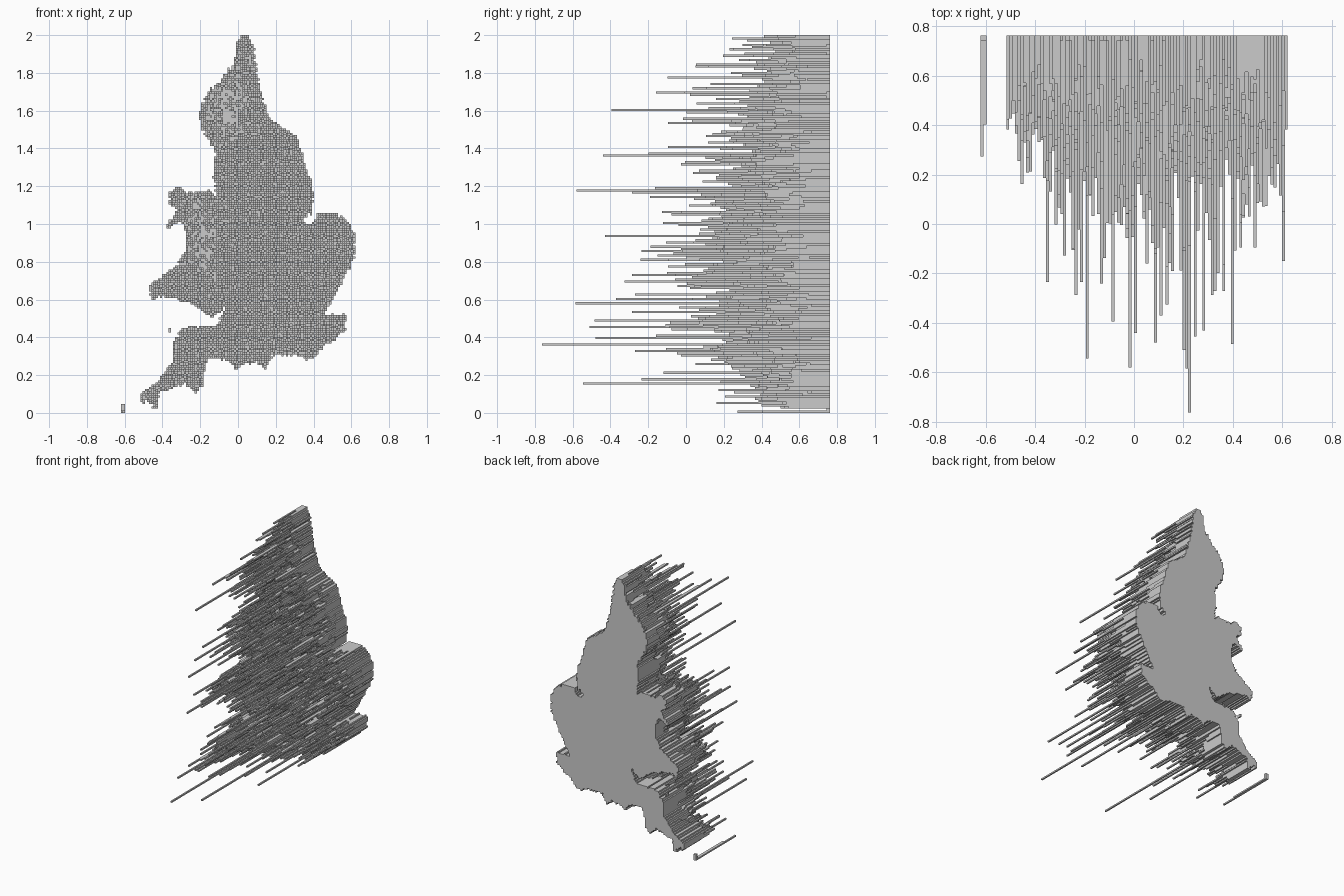
import bpy
import math
import random

random.seed(7)
BACK = 0.763                 # flat rear plane of the map
CELL = 2 / 174               # width of one square column
X0, COLS, ROWS = -0.62, 108, 174

# Coastlines in the x,z plane
east_coast = [
    (.025, 2.01), (.05, 2.01), (.08, 1.95), (.10, 1.79), (.13, 1.68), (.165, 1.56),
    (.245, 1.51), (.325, 1.44), (.345, 1.34), (.385, 1.24), (.40, 1.15), (.39, 1.06),
    (.34, 1.03), (.37, 1.0), (.415, 1.02), (.42, 1.055), (.51, 1.06), (.59, 1.01),
    (.62, .94), (.615, .82), (.56, .71), (.50, .60), (.46, .52), (.575, .525),
    (.565, .44), (.50, .375), (.455, .355), (.42, .305), (.38, .28), (.27, .31),
    (.18, .30), (.15, .23), (.10, .27), (.04, .26), (-.02, .22), (-.04, .28)]
west_coast = [
    (-.16, .29), (-.18, .22), (-.19, .14), (-.225, .105), (-.28, .155), (-.35, .125),
    (-.41, .11), (-.43, .025), (-.455, .025), (-.47, .07), (-.52, .045), (-.52, .09),
    (-.43, .165), (-.345, .265), (-.345, .37), (-.295, .45), (-.11, .465), (-.07, .56),
    (-.135, .50), (-.255, .58), (-.39, .62), (-.46, .60), (-.47, .68), (-.32, .78),
    (-.275, .86), (-.275, .96), (-.30, 1.02), (-.39, .965), (-.32, 1.08), (-.37, 1.10),
    (-.36, 1.17), (-.32, 1.195), (-.265, 1.165), (-.15, 1.185), (-.11, 1.15),
    (-.13, 1.24), (-.12, 1.39), (-.18, 1.48), (-.205, 1.55), (-.19, 1.63),
    (-.16, 1.70), (-.09, 1.76), (-.02, 1.86), (-.01, 1.95)]
coast = east_coast + west_coast

# Tallest columns: x, z, front y
spikes = [
    (.225, .365, -.763), (-.19, .15, -.545), (-.015, 1.18, -.58), (.215, .575, -.585),
    (.2, .455, -.51), (.4, .485, -.485), (.09, .395, -.48), (.25, .49, -.455),
    (.005, 1.365, -.44), (.285, .94, -.43), (-.09, 1.6, -.395), (.115, .6, -.37),
    (.13, .7, -.325), (.36, .325, -.27), (.325, .63, -.27), (-.21, .855, -.235),
    (-.35, .18, -.235), (.605, .83, -.15), (.16, 1.14, -.19), (.05, 1.7, -.16),
    (.1, 1.53, -.095), (.2, 1.405, -.095), (.49, .78, -.095), (-.28, .67, -.045)]


def inside(x, z):
    hit = False
    for (xa, za), (xb, zb) in zip(coast, coast[1:] + coast[:1]):
        if (za > z) != (zb > z) and x < xa + (z - za) * (xb - xa) / (zb - za):
            hit = not hit
    return hit


def cell_at(x, z):
    return int((x - X0) / CELL), int(z / CELL)


def centre(i, j):
    return X0 + (i + .5) * CELL, (j + .5) * CELL


def bump(x, z, cx, cz, rx, rz):
    return math.exp(-((x - cx) / rx) ** 2 - ((z - cz) / rz) ** 2)


def column_length(x, z):
    # empty uplands are nearly flat, elsewhere lengths vary at random
    upland = max(bump(x, z, -.05, 1.63, .13, .23), bump(x, z, -.2, .92, .085, .25),
                 .6 * bump(x, z, .04, 1.85, .06, .12))
    if random.random() < .65 * upland:
        return .02
    urban = bump(x, z, .17, .65, .27, .6)
    return min(1.05, max(.1, random.lognormvariate(math.log(.25), .42 + .05 * urban)))


def build_columns(name, lengths):
    """Stepped solid: a front and back face per cell, walls only at steps."""
    verts, faces = [], []

    def quad(*pts):
        faces.append(range(len(verts), len(verts) + 4))
        verts.extend(pts)

    for (i, j), h in lengths.items():
        xa, za = X0 + i * CELL, j * CELL
        xb, zb = xa + CELL, za + CELL
        ring = [(xa, za), (xb, za), (xb, zb), (xa, zb)]
        quad(*[(x, BACK - h, z) for x, z in ring])
        quad(*[(x, BACK, z) for x, z in reversed(ring)])
        for k, (di, dj) in enumerate([(0, -1), (1, 0), (0, 1), (-1, 0)]):
            low = lengths.get((i + di, j + dj), 0)
            if low < h:
                (ax, az), (bx, bz) = ring[k], ring[(k + 1) % 4]
                quad((ax, BACK - low, az), (bx, BACK - low, bz),
                     (bx, BACK - h, bz), (ax, BACK - h, az))
    mesh = bpy.data.meshes.new(name)
    mesh.from_pydata(verts, [], faces)
    mesh.update()
    bpy.context.collection.objects.link(bpy.data.objects.new(name, mesh))


# Mainland columns, with a slightly ragged shore, and the tall spikes added
mainland = {}
for i in range(COLS):
    for j in range(ROWS):
        x, z = centre(i, j)
        ragged = .006 if j < ROWS - 2 else 0
        if inside(x + random.uniform(-ragged, ragged), z + random.uniform(-ragged, ragged)):
            mainland[i, j] = column_length(x, z)
for x, z, y in spikes:
    mainland[cell_at(x, z)] = BACK - y
build_columns("mainland_columns", mainland)

# Small islands off the south-west
build_columns("southwest_island", {(0, 0): .49, (1, 0): .36, (0, 1): .02, (0, 2): .02,
                                   (0, 3): .02, (1, 1): .02, (1, 2): .02, (1, 3): .02})
islet = cell_at(-.365, .435)
build_columns("channel_islet", {islet: .03, (islet[0], islet[1] + 1): .03})
